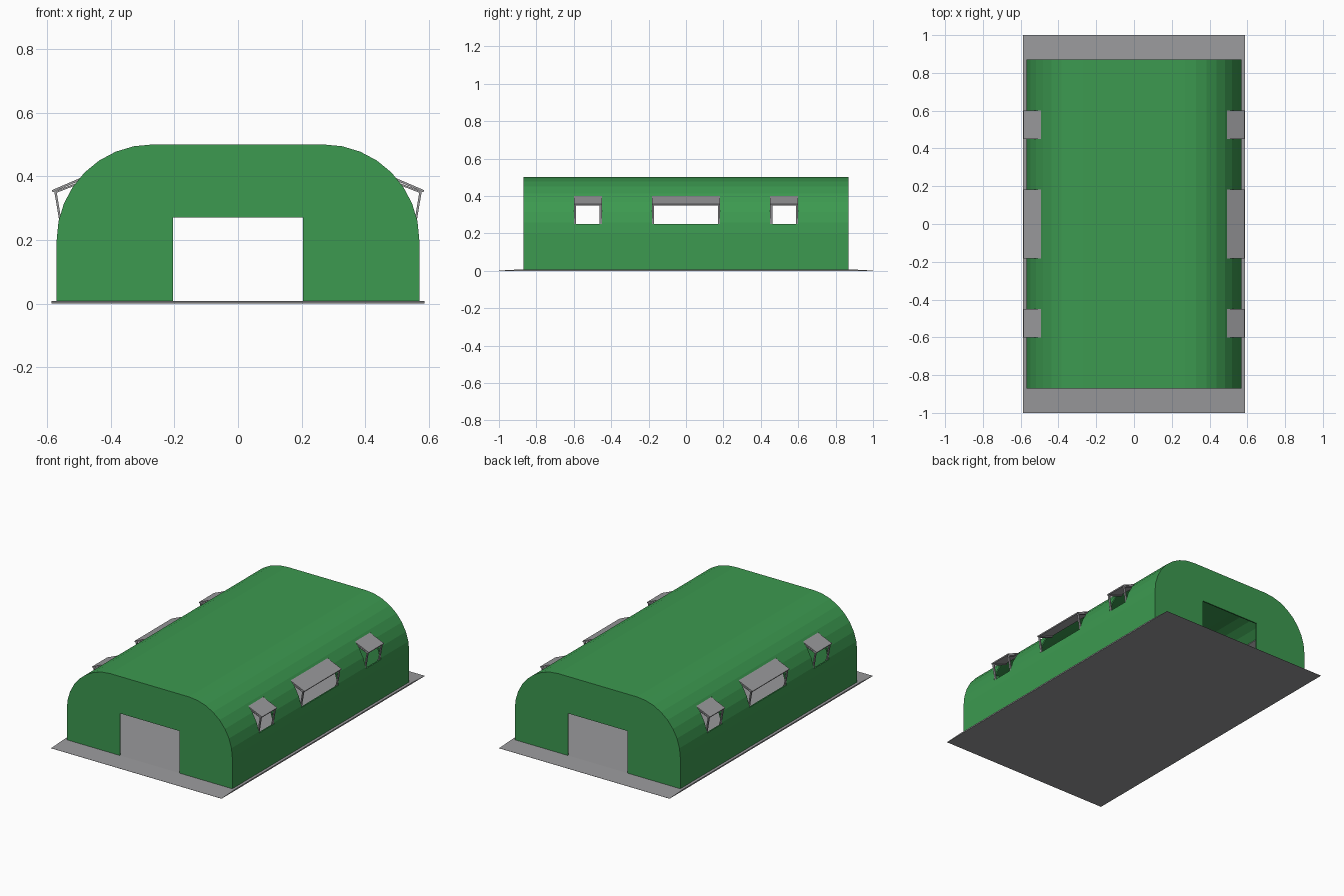
import bpy, bmesh, math
from mathutils import Vector

if "Cube" in bpy.data.objects:
    bpy.data.objects.remove(bpy.data.objects["Cube"])


def material(name, rgb):
    m = bpy.data.materials.new(name)
    m.diffuse_color = (*rgb, 1)
    m.use_nodes = True
    m.node_tree.nodes["Principled BSDF"].inputs["Base Color"].default_value = m.diffuse_color
    return m


GREEN = material("canvas green", (0.045, 0.32, 0.08))
GREY = material("metal grey", (0.32, 0.32, 0.33))


def prism(name, profile, axis, lo, hi, mat):
    """Extrude a 2D profile along y (profile x,z) or x (profile y,z)."""
    put = (lambda a, b, t: (a, t, b)) if axis == "y" else (lambda a, b, t: (t, a, b))
    bm = bmesh.new()
    ends = [[bm.verts.new(put(a, b, t)) for a, b in profile] for t in (lo, hi)]
    n = len(profile)
    bm.faces.new(ends[0])
    bm.faces.new(ends[1][::-1])
    for i in range(n):
        j = (i + 1) % n
        bm.faces.new((ends[0][i], ends[1][i], ends[1][j], ends[0][j]))
    bmesh.ops.recalc_face_normals(bm, faces=bm.faces)
    mesh = bpy.data.meshes.new(name)
    bm.to_mesh(mesh)
    bm.free()
    mesh.materials.append(mat)
    ob = bpy.data.objects.new(name, mesh)
    bpy.context.collection.objects.link(ob)
    return ob


def cut(target, cutter):
    mod = target.modifiers.new("cut", "BOOLEAN")
    mod.operation, mod.solver, mod.object = "DIFFERENCE", "EXACT", cutter
    bpy.context.view_layer.objects.active = target
    bpy.ops.object.modifier_apply(modifier=mod.name)
    bpy.data.objects.remove(cutter)


def rect(x0, x1, z0, z1):
    return [(x0, z0), (x1, z0), (x1, z1), (x0, z1)]


def arch(inset, bottom):
    r = 0.3 - inset
    arc = [(0.27 + r * math.cos(a), 0.2 + r * math.sin(a))
           for a in (math.pi / 2 * i / 8 for i in range(9))]
    right = [(0.57 - inset, bottom)] + arc
    return right + [(-x, z) for x, z in reversed(right)]


def bar(profile_from, profile_to, width):
    """Thin rectangular strip between two x,z points."""
    a, b = Vector(profile_from), Vector(profile_to)
    d = (b - a).normalized() * width / 2
    n = Vector((-d.y, d.x))
    return [tuple(p) for p in (a + n, b + n, b - n, a - n)]


# Base plate with ramped ends
prism("base_plate", [(-1, 0), (1, 0), (1, 0.001), (0.87, 0.008),
                     (-0.87, 0.008), (-1, 0.001)], "x", -0.587, 0.587, GREY)

# Hollow arched shelter with a doorway through both ends
shell = prism("shelter_shell", arch(0, 0.004), "y", -0.87, 0.87, GREEN)
cut(shell, prism("inside_cutter", arch(0.008, -0.1), "y", -0.862, 0.862, GREEN))
cut(shell, prism("door_cutter", rect(-0.205, 0.205, -0.2, 0.27), "y", -1.2, 1.2, GREEN))

# Window openings, awnings and their struts: (centre y, half width)
for y, half in ((-0.525, 0.075), (0, 0.183), (0.525, 0.075)):
    for s, side in ((-1, "left"), (1, "right")):
        x0, x1 = sorted((s * 0.4, s * 0.7))
        cut(shell, prism("window_cutter", rect(x0, x1, 0.25, 0.4),
                         "y", y - half, y + half, GREEN))
        prism(f"{side}_awning", bar((s * 0.472, 0.401), (s * 0.584, 0.353), 0.007),
              "y", y - half, y + half, GREY)
        for e in (-1, 1):
            ye = y + e * (half - 0.006)
            # upright strut, upper arm and foot at each end of the awning
            prism(f"{side}_awning_strut", bar((s * 0.574, 0.352), (s * 0.556, 0.245), 0.007),
                  "y", ye - 0.006, ye + 0.006, GREY)
            prism(f"{side}_awning_arm", bar((s * 0.574, 0.350), (s * 0.476, 0.388), 0.006),
                  "y", ye - 0.006, ye + 0.006, GREY)
            xf0, xf1 = sorted((s * 0.55, s * 0.562))
            prism(f"{side}_strut_foot", rect(xf0, xf1, 0.235, 0.252),
                  "y", ye - 0.006, ye + 0.006, GREY)
